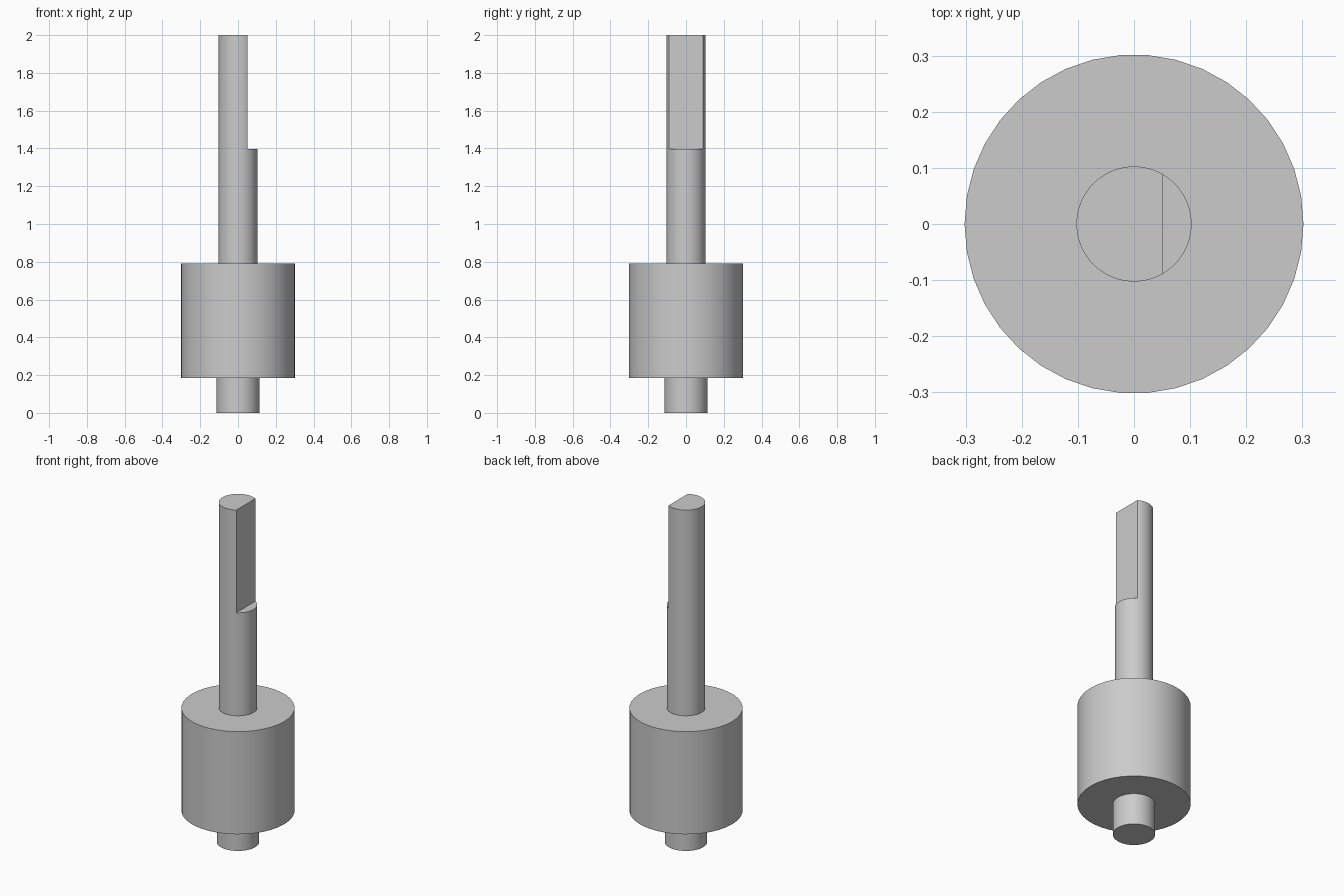
import bpy
import math

cube = bpy.data.objects.get("Cube")
if cube:
    bpy.data.objects.remove(cube, do_unlink=True)

# Heights and radii
BODY_BOTTOM, BODY_TOP, STEP, TOP = 0.186, 0.79, 1.396, 2.0
BODY_R, SHAFT_R, STUB_R = 0.302, 0.1025, 0.113
FLAT_X = 0.051

grey = bpy.data.materials.new("steel_grey")
grey.use_nodes = True
colour = (0.6, 0.6, 0.6, 1.0)
grey.diffuse_color = colour
grey.node_tree.nodes["Principled BSDF"].inputs["Base Color"].default_value = colour


def cylinder(name, radius, z0, z1, sides):
    """Upright capped cylinder with its first vertex on +x."""
    bpy.ops.mesh.primitive_cylinder_add(
        vertices=sides, radius=radius, depth=z1 - z0,
        location=(0, 0, (z0 + z1) / 2), rotation=(0, 0, math.pi / 2))
    obj = bpy.context.object
    obj.name = name
    obj.data.materials.append(grey)
    return obj


def smooth(obj):
    bpy.ops.object.select_all(action='DESELECT')
    obj.select_set(True)
    bpy.context.view_layer.objects.active = obj
    bpy.ops.object.shade_smooth_by_angle(angle=math.radians(30))


# Lower stub, wide body and long shaft
stub = cylinder("lower_stub", STUB_R, 0, BODY_BOTTOM, 64)
body = cylinder("body", BODY_R, BODY_BOTTOM, BODY_TOP, 38)
shaft = cylinder("shaft", SHAFT_R, BODY_TOP, TOP, 64)

# Flat on the left side of the shaft's upper half
bpy.ops.mesh.primitive_cube_add(size=1, location=(FLAT_X + 0.5, 0, STEP + 0.5))
cutter = bpy.context.object
cutter.name = "flat_cutter"
cutter.hide_render = True
cutter.data.materials.append(grey)
cut = shaft.modifiers.new("flat", 'BOOLEAN')
cut.operation = 'DIFFERENCE'
cut.solver = 'EXACT'
cut.object = cutter
bpy.context.view_layer.objects.active = shaft
bpy.ops.object.modifier_apply(modifier=cut.name)
bpy.data.objects.remove(cutter, do_unlink=True)

for part in (stub, body, shaft):
    smooth(part)
